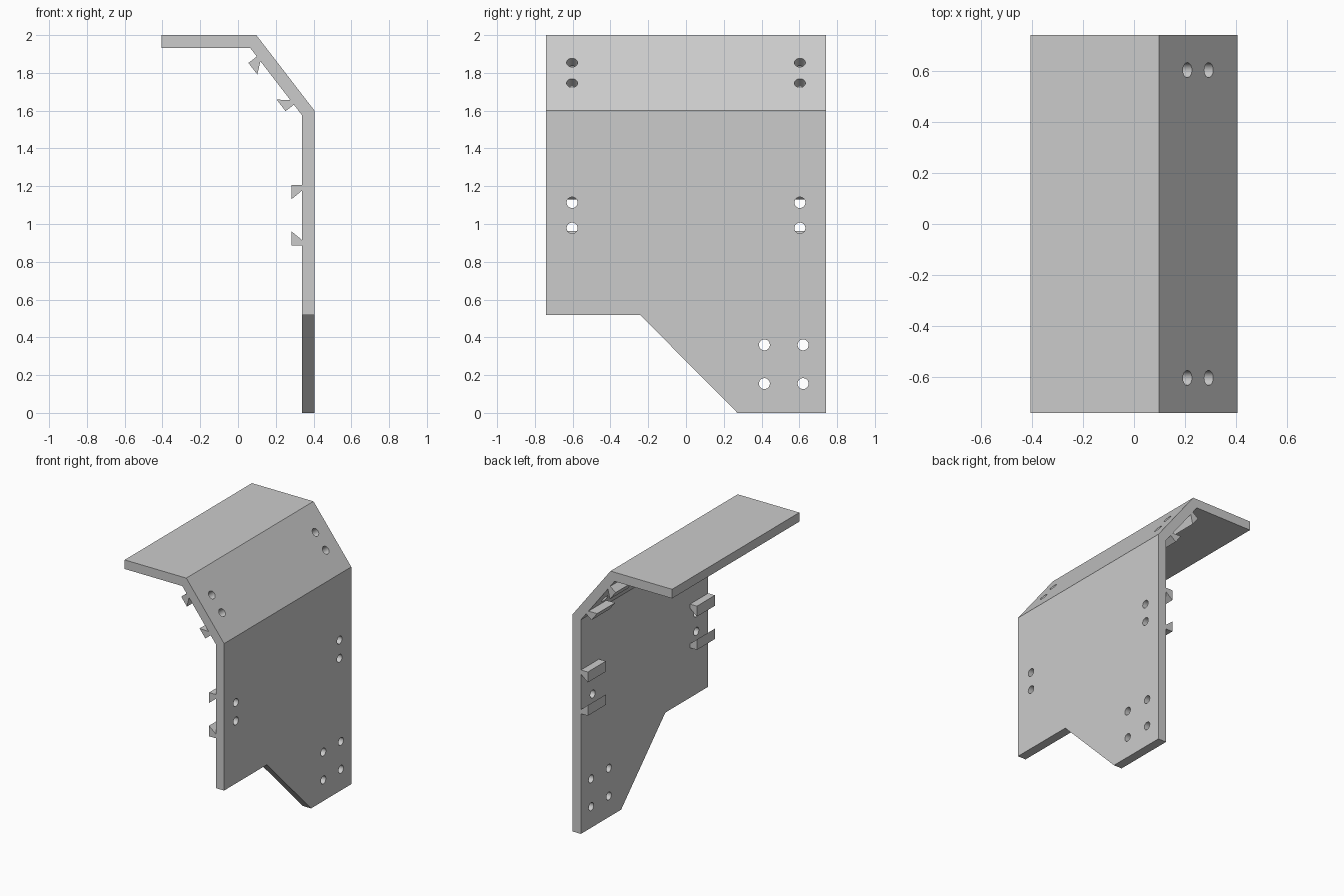
import bpy, bmesh
from mathutils import Vector, Matrix

old = bpy.data.objects.get("Cube")
if old:
    bpy.data.objects.remove(old, do_unlink=True)

grey = bpy.data.materials.new("light grey")
grey.use_nodes = True
colour = (0.6, 0.6, 0.6, 1)
grey.diffuse_color = colour
grey.node_tree.nodes["Principled BSDF"].inputs["Base Color"].default_value = colour

HALF = 0.74        # half depth along y
THICK = 0.067      # sheet thickness
HOLE_R = 0.029


def prism(bm, points, offset):
    """Extrude a closed flat outline by an offset."""
    face = bm.faces.new([bm.verts.new(p) for p in points])
    new = bmesh.ops.extrude_face_region(bm, geom=[face])["geom"]
    bmesh.ops.translate(bm, vec=offset,
                        verts=[g for g in new if isinstance(g, bmesh.types.BMVert)])


def finish(bm, name):
    bmesh.ops.recalc_face_normals(bm, faces=bm.faces)
    mesh = bpy.data.meshes.new(name)
    bm.to_mesh(mesh)
    bm.free()
    mesh.materials.append(grey)
    obj = bpy.data.objects.new(name, mesh)
    bpy.context.collection.objects.link(obj)
    return obj


# Bent sheet: top flange, sloped band and upright wall
profile = [(-0.405, 2), (0.097, 2), (0.405, 1.6), (0.405, 0),
           (0.405 - THICK, 0), (0.405 - THICK, 1.577),
           (0.064, 2 - THICK), (-0.405, 2 - THICK)]
bm = bmesh.new()
prism(bm, [(x, -HALF, z) for x, z in profile], (0, 2 * HALF, 0))
panel = finish(bm, "bent_panel")

# Frames on the outer surface: centre between a hole pair, direction down the sheet
slope_down = (Vector((0.405, 0, 1.6)) - Vector((0.097, 0, 2))).normalized()
mounts = {
    "wall": (Vector((0.405, 0, 1.046)), Vector((0, 0, -1)), 0.0675),
    "slope": (Vector((0.251, 0, 1.8)), slope_down, 0.0685),
}


def inward(down):
    return Vector((down.z, 0, -down.x))


# Cutter: lower corner and all the holes
bm = bmesh.new()
corner = [(-0.9, 0.518), (-0.242, 0.518), (0.272, 0), (0.372, -0.1), (-0.9, -0.1)]
prism(bm, [(0.2, y, z) for y, z in corner], (0.4, 0, 0))


def drill(position, axis):
    turn = axis.to_track_quat('Z', 'Y').to_matrix().to_4x4()
    bmesh.ops.create_cone(bm, cap_ends=True, segments=32, radius1=HOLE_R,
                          radius2=HOLE_R, depth=0.24,
                          matrix=Matrix.Translation(position) @ turn)


for centre, down, spread in mounts.values():
    for side in (-1, 1):
        for end in (-1, 1):
            drill(centre + down * spread * end + Vector((0, 0.603 * side, 0)),
                  inward(down))
for y in (0.415, 0.62):
    for z in (0.155, 0.36):
        drill(Vector((0.4, y, z)), Vector((1, 0, 0)))
cutter = finish(bm, "cutter")
cutter.hide_render = True

cut = panel.modifiers.new("openings", 'BOOLEAN')
cut.operation = 'DIFFERENCE'
cut.solver = 'EXACT'
cut.object = cutter
bpy.context.view_layer.objects.active = panel
panel.select_set(True)
bpy.ops.object.modifier_apply(modifier=cut.name)
bpy.data.objects.remove(cutter, do_unlink=True)
bpy.ops.object.shade_smooth_by_angle()

# Hooked clips on the inside, facing each other in pairs at both ends
hook = [(0.161, THICK - 0.004), (0.161, 0.123), (0.084, 0.123),
        (0.130, THICK), (0.130, THICK - 0.004)]
for name, (centre, down, spread) in mounts.items():
    for side, side_name in ((-1, "front"), (1, "back")):
        for end, end_name in ((-1, "upper"), (1, "lower")):
            bm = bmesh.new()
            start = centre + Vector((0, HALF * side, 0))
            prism(bm, [start + down * t * end + inward(down) * n for t, n in hook],
                  (0, -0.21 * side, 0))
            finish(bm, f"{name}_clip_{side_name}_{end_name}")
